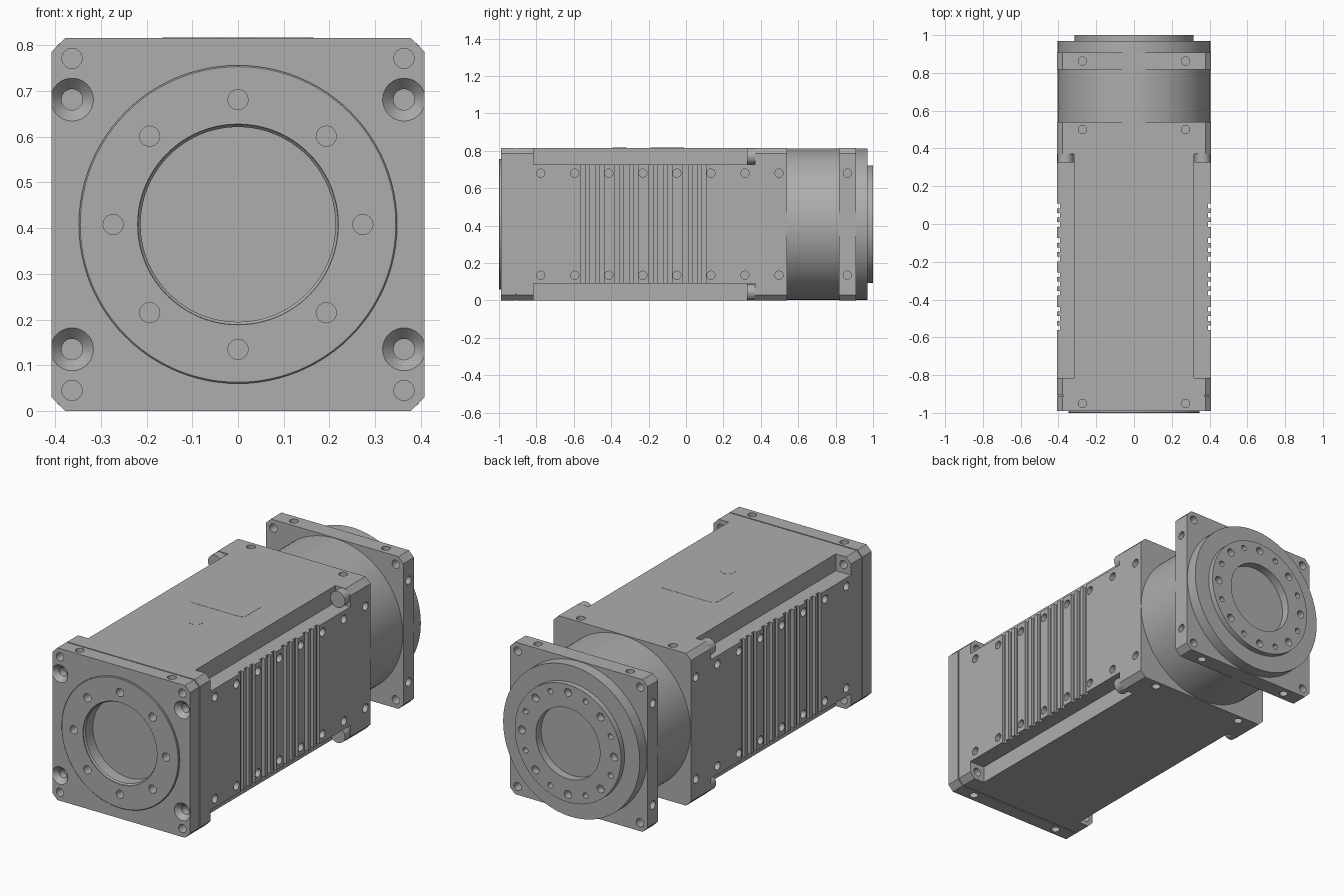
import bpy, bmesh
from math import sin, cos, pi, radians
from mathutils import Vector, Matrix

cube = bpy.data.objects.get("Cube")
if cube:
    bpy.data.objects.remove(cube)

H = 0.408        # half width of the housing, also the axis height
CORNER = 0.363   # corner screw offset
PITCH = 0.273    # side screw offset and bolt circle radius
SIGNS = (-1, 1)
BACK = Vector((0, 1, 0))

grey = bpy.data.materials.new("machined grey")
grey.use_nodes = True
grey.diffuse_color = (0.42, 0.42, 0.42, 1)
grey.node_tree.nodes["Principled BSDF"].inputs["Base Color"].default_value = (0.42, 0.42, 0.42, 1)


def lathe(bm, origin, axis, profile, seg=24):
    """Closed round solid from (distance, radius) pairs along an axis."""
    axis = Vector(axis)
    rot = axis.to_track_quat('Z', 'Y')
    rings = []
    for d, r in profile:
        rings.append([bm.verts.new(Vector(origin) + rot @ Vector(
            (r * cos(2 * pi * i / seg), r * sin(2 * pi * i / seg), d))) for i in range(seg)])
    for a, b in zip(rings, rings[1:]):
        for i in range(seg):
            j = (i + 1) % seg
            bm.faces.new((a[i], a[j], b[j], b[i]))
    bm.faces.new(rings[0][::-1])
    bm.faces.new(rings[-1])


def box(bm, x, y, z):
    """Box from (min, max) ranges."""
    size = [b - a for a, b in (x, y, z)]
    mid = [(a + b) / 2 for a, b in (x, y, z)]
    bmesh.ops.create_cube(bm, size=1, matrix=Matrix.Translation(mid) @ Matrix.Diagonal((*size, 1)))


def block(bm, y0, y1, h=H, c=0.03):
    """Square prism along y with chamfered corners."""
    k = h - c
    outline = [(k, -h), (h, -k), (h, k), (k, h), (-k, h), (-h, k), (-h, -k), (-k, -h)]
    face = bm.faces.new([bm.verts.new((x, y0, H + z)) for x, z in outline])
    new = bmesh.ops.extrude_face_region(bm, geom=[face])["geom"]
    bmesh.ops.translate(bm, vec=(0, y1 - y0, 0), verts=[v for v in new if isinstance(v, bmesh.types.BMVert)])


def finish(name, bm):
    bmesh.ops.recalc_face_normals(bm, faces=bm.faces)
    mesh = bpy.data.meshes.new(name)
    bm.to_mesh(mesh)
    bm.free()
    mesh.materials.append(grey)
    ob = bpy.data.objects.new(name, mesh)
    bpy.context.scene.collection.objects.link(ob)
    return ob


def cut(targets, bm):
    """Subtract the shapes in bm from each target, then discard them."""
    cutter = finish("cutter", bm)
    cutter.hide_render = True
    for ob in targets:
        mod = ob.modifiers.new("cut", 'BOOLEAN')
        mod.operation, mod.solver, mod.object = 'DIFFERENCE', 'EXACT', cutter
        dg = bpy.context.evaluated_depsgraph_get()
        mesh = bpy.data.meshes.new_from_object(ob.evaluated_get(dg))
        ob.modifiers.clear()
        ob.data = mesh
    bpy.data.objects.remove(cutter)


def hole(bm, pos, axis, r=0.022, depth=0.04):
    lathe(bm, pos, axis, [(-0.02, r), (depth, r)])


def top_bottom_holes(bm, y):
    for sx in SIGNS:
        for sz in SIGNS:
            hole(bm, (sx * PITCH, y, H + sz * H), (0, 0, -sz))


def side_holes(bm, y):
    for sx in SIGNS:
        for sz in SIGNS:
            hole(bm, (sx * H, y, H + sz * PITCH), (-sx, 0, 0))


def circle_points(count, start=0.0):
    for i in range(count):
        a = start + 2 * pi * i / count
        yield PITCH * cos(a), H + PITCH * sin(a)


def solid(name, build, *args, **kw):
    bm = bmesh.new()
    build(bm, *args, **kw)
    return finish(name, bm)


AXIS = (0, 0, H)
corners = [(sx, sz) for sx in SIGNS for sz in SIGNS]

# Housing: chamfered block with four long corner recesses
housing = solid("housing", block, -0.906, 0.54)
bm = bmesh.new()
for sx, sz in corners:
    box(bm, sorted((sx * 0.318, sx * 0.5)), (-0.815, 0.37),
        sorted((H + sz * 0.318, H + sz * 0.5)))
cut([housing], bm)

# Housing screw holes and side cooling grooves
bm = bmesh.new()
for i in range(8):
    side_holes(bm, -0.777 + i * 0.182)
top_bottom_holes(bm, 0.5)
for sx, sz in corners:
    hole(bm, (sx * CORNER, -0.815, H + sz * CORNER), (0, -1, 0), depth=0.07)
for sx in SIGNS:
    for group in range(4):
        for n in (-1, 0, 1):
            y = -0.5 + group * 0.182 + n * 0.049
            box(bm, sorted((sx * (H - 0.016), sx * 0.45)), (y - 0.0125, y + 0.0125), (0.08, 2 * H - 0.08))
cut([housing], bm)

# Screw heads at the rear end of each recess
for sx, sz in corners:
    side = "left" if sx > 0 else "right"
    level = "upper" if sz > 0 else "lower"
    solid(f"{level}_{side}_screw_head", lathe, (sx * CORNER, 0, H + sz * CORNER), BACK,
          [(0.325, 0.043), (0.372, 0.043)], seg=32)

# Thin outlines on the top: label plate and round cap
bm = bmesh.new()
box(bm, (-0.165, 0.165), (-0.19, -0.01), (2 * H - 0.003, 2 * H + 0.001))
bmesh.ops.bevel(bm, geom=[e for e in bm.edges if abs(e.verts[0].co.z - e.verts[1].co.z) > 0.001],
                offset=0.03, segments=5, affect='EDGES', profile=0.5)
finish("label_plate", bm)
solid("top_cap", lathe, (0, -0.355, 2 * H), (0, 0, 1), [(-0.003, 0.038), (0.001, 0.038)], seg=32)

# Front plate, gasket and raised ring
front_plate = solid("front_plate", block, -0.99, -0.912)
solid("gasket", block, -0.914, -0.904, h=H - 0.004)
front_ring = solid("front_ring", lathe, AXIS, BACK, [(-1, 0.345), (-0.997, 0.348), (-0.99, 0.348)], seg=96)
bm = bmesh.new()
lathe(bm, AXIS, BACK, [(-1.02, 0.221), (-0.995, 0.219), (-0.988, 0.213), (-0.925, 0.213)], seg=96)
for x, z in circle_points(8):
    hole(bm, (x, -1, z), BACK, depth=0.05)
cut([front_plate, front_ring], bm)

bm = bmesh.new()
top_bottom_holes(bm, -0.95)
for sx, sz in corners:
    hole(bm, (sx * CORNER, -0.99, H + sz * CORNER), BACK, depth=0.06)
    lathe(bm, (sx * CORNER, -0.99, H + sz * PITCH), BACK,
          [(-0.01, 0.056), (0.026, 0.023), (0.065, 0.023)], seg=32)
box(bm, (-0.0015, 0.0015), (-1.01, -0.987), (H + 0.35, 2 * H + 0.1))
cut([front_plate], bm)

# Round neck and square rear flange
solid("neck", lathe, AXIS, BACK, [(0.53, 0.405), (0.83, 0.405)], seg=96)
rear_flange = solid("rear_flange", block, 0.818, 0.908)
bm = bmesh.new()
side_holes(bm, 0.863)
top_bottom_holes(bm, 0.863)
for sx, sz in corners:
    lathe(bm, (sx * CORNER, 0, H + sz * CORNER), BACK, [(0.8, 0.022), (0.93, 0.022)])
cut([rear_flange], bm)

# Rear hub with stepped disc, central bore and bolt circle
rear_hub = solid("rear_hub", lathe, AXIS, BACK,
                 [(0.9, 0.405), (0.97, 0.405), (0.97, 0.315), (1.0, 0.315)], seg=96)
bm = bmesh.new()
lathe(bm, AXIS, BACK, [(0.955, 0.19), (1.02, 0.19)], seg=96)
for x, z in circle_points(8):
    hole(bm, (x, 1, z), -BACK, r=0.021)
for x, z in circle_points(8, pi / 8):
    hole(bm, (x, 1, z), -BACK, r=0.015)
cut([rear_hub], bm)

# Smooth round walls, keep edges crisp
bpy.ops.object.select_all(action='DESELECT')
for ob in bpy.context.scene.objects:
    if ob.type == 'MESH':
        ob.select_set(True)
        bpy.context.view_layer.objects.active = ob
bpy.ops.object.shade_smooth_by_angle(angle=radians(30))
